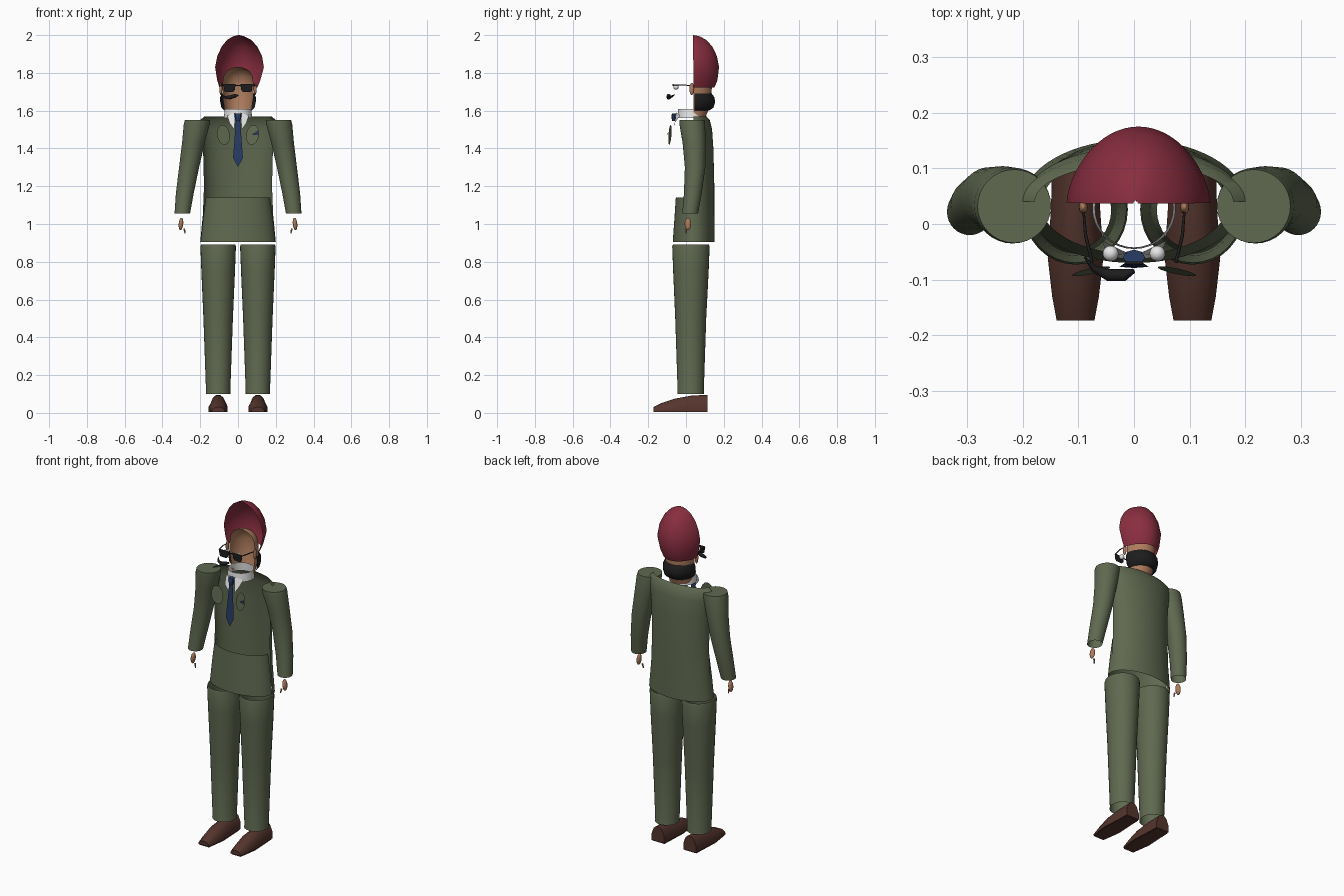
import bpy, bmesh, math
from mathutils import Vector

cube = bpy.data.objects.get("Cube")
if cube:
    bpy.data.objects.remove(cube)


def material(name, *rgb):
    m = bpy.data.materials.new(name)
    m.use_nodes = True
    m.diffuse_color = (*rgb, 1)
    bsdf = next(n for n in m.node_tree.nodes if n.type == 'BSDF_PRINCIPLED')
    bsdf.inputs["Base Color"].default_value = (*rgb, 1)
    return m


GREEN = material("olive_cloth", 0.115, 0.14, 0.08)
RED = material("crimson_cloth", 0.25, 0.027, 0.05)
SKIN = material("skin", 0.42, 0.2, 0.11)
BROWN = material("brown_leather", 0.09, 0.035, 0.026)
NAVY = material("navy_silk", 0.022, 0.045, 0.13)
BLACK = material("black", 0.012, 0.012, 0.013)
WHITE = material("white", 0.8, 0.8, 0.8)
made = []


def finish(name, bm, mat):
    bmesh.ops.recalc_face_normals(bm, faces=bm.faces)
    me = bpy.data.meshes.new(name)
    bm.to_mesh(me)
    bm.free()
    me.materials.append(mat)
    ob = bpy.data.objects.new(name, me)
    bpy.context.collection.objects.link(ob)
    made.append(ob)
    return ob


def loft(name, mat, rings, start=0, sweep=360, caps="", power=1, n=32):
    """Skin elliptical rings (z, cx, cy, rx, ry), fully round or a partial arc."""
    bm = bmesh.new()
    full = sweep == 360
    count = n if full else n + 1
    rows = []
    for z, cx, cy, rx, ry in rings:
        row = []
        for i in range(count):
            a = math.radians(start + sweep * i / n)
            s = math.copysign(abs(math.sin(a)) ** power, math.sin(a))
            row.append(bm.verts.new((cx + rx * math.cos(a), cy + ry * s, z)))
        rows.append(row)
    for lo, hi in zip(rows, rows[1:]):
        for i in range(n):
            j = (i + 1) % count
            bm.faces.new((lo[i], lo[j], hi[j], hi[i]))
    if "b" in caps:
        bm.faces.new(rows[0][::-1])
    if "t" in caps:
        bm.faces.new(rows[-1])
    return finish(name, bm, mat)


def plate(name, mat, points):
    bm = bmesh.new()
    bm.faces.new([bm.verts.new(p) for p in points])
    return finish(name, bm, mat)


def ball(name, mat, loc, size, turn=0):
    bm = bmesh.new()
    bmesh.ops.create_uvsphere(bm, u_segments=20, v_segments=12, radius=1)
    bmesh.ops.scale(bm, vec=size, verts=bm.verts)
    ob = finish(name, bm, mat)
    ob.location = loc
    ob.rotation_euler.y = turn
    return ob


def tube(name, mat, points, radii):
    """Round tube along a path with a radius at every point."""
    bm = bmesh.new()
    pts = [Vector(p) for p in points]
    rows = []
    for i, p in enumerate(pts):
        d = pts[min(i + 1, len(pts) - 1)] - pts[max(i - 1, 0)]
        q = d.to_track_quat('Z', 'Y')
        rows.append([bm.verts.new(p + q @ Vector((radii[i] * math.cos(a), radii[i] * math.sin(a), 0)))
                     for a in (k * math.tau / 10 for k in range(10))])
    for lo, hi in zip(rows, rows[1:]):
        for k in range(10):
            bm.faces.new((lo[k], lo[k - 9], hi[k - 9], hi[k]))
    bm.faces.new(rows[0])
    bm.faces.new(rows[-1])
    return finish(name, bm, mat)


# Jacket: back shell, open chest, short front panel
loft("jacket_back", GREEN, [(0.905, 0, 0.04, 0.2, 0.112), (1.05, 0, 0.04, 0.186, 0.11),
                            (1.2, 0, 0.04, 0.18, 0.11), (1.4, 0, 0.04, 0.185, 0.105),
                            (1.5, 0, 0.04, 0.198, 0.098), (1.55, 0, 0.04, 0.2, 0.086),
                            (1.57, 0, 0.04, 0.178, 0.068)], 0, 180)
loft("jacket_front", GREEN, [(0.905, 0, 0.04, 0.198, 0.11), (1.02, 0, 0.04, 0.186, 0.102),
                             (1.14, 0, 0.04, 0.17, 0.094)], 180, 180)

for side, s in (("left", 1), ("right", -1)):
    # Sleeves, trousers and shoes
    loft(side + "_sleeve", GREEN, [(1.055, s * .295, .022, .041, .042), (1.16, s * .282, .036, .047, .047),
                                   (1.3, s * .259, .048, .053, .054), (1.43, s * .236, .043, .06, .061),
                                   (1.53, s * .218, .033, .069, .068), (1.55, s * .215, .032, .066, .066)],
         caps="t")
    loft(side + "_trouser_leg", GREEN, [(0.1, s * .105, .025, .066, .071), (0.108, s * .105, .025, .064, .069),
                                        (0.5, s * .105, .025, .078, .082), (0.75, s * .105, .026, .089, .094),
                                        (0.88, s * .105, .026, .094, .099), (0.892, s * .105, .026, .091, .095)])
    bm = bmesh.new()
    rows = []
    for y, half, top in ((.115, .042, .095), (.03, .044, .092), (-.06, .05, .075),
                         (-.13, .042, .052), (-.173, .034, .03)):
        section = ((-1, .005), (-1, top * .45), (-.65, top * .85), (-.25, top),
                   (.25, top), (.65, top * .85), (1, top * .45), (1, .005))
        rows.append([bm.verts.new((s * .105 + u * half, y, z)) for u, z in section])
    for lo, hi in zip(rows, rows[1:]):
        for k in range(8):
            bm.faces.new((lo[k], lo[k - 7], hi[k - 7], hi[k]))
    bm.faces.new(rows[0])
    bm.faces.new(rows[-1])
    finish(side + "_shoe", bm, BROWN)
    plate(side + "_shoe_sole", BROWN, [(s * .105 + u, y, 0) for u, y in
          ((-.04, .11), (.04, .11), (.048, -.06), (.032, -.17), (-.032, -.17), (-.048, -.06))])

    # Hands
    ball(side + "_hand", SKIN, (s * .302, .01, 1.0), (.012, .017, .033), -s * .1)
    tube(side + "_finger", SKIN, [(s * .285, .003, .975), (s * .28, 0, .95)], (.005, .003))

    # Ears, eyes and dark glasses
    ball(side + "_ear", SKIN, (s * .091, .03, 1.715), (.008, .012, .032))
    ball(side + "_eye", WHITE, (s * .042, -.053, 1.725), (.014, .014, .014))
    plate(side + "_lens", BLACK, [(s * x, -.07, z) for x, z in
          ((.013, 1.742), (.077, 1.742), (.073, 1.705), (.064, 1.698), (.027, 1.698), (.016, 1.71))])
    tube(side + "_glasses_arm", BLACK, [(s * .075, -.07, 1.737), (s * .087, -.02, 1.737),
                                        (s * .091, .028, 1.732)], (.003, .003, .002))

    # Floating chest pocket, collar point
    plate(side + "_pocket", GREEN, [(s * (.077 + .034 * math.cos(a) + .006 * math.sin(a)),
                                     -.085 - .008 * math.cos(a) + .004 * math.sin(a),
                                     1.472 + .053 * math.sin(a)) for a in
                                    (k * math.tau / 16 for k in range(16))])
    plate(side + "_collar_point", WHITE, [(s * .012, -.052, 1.59), (s * .058, -.03, 1.575),
                                          (s * .045, -.06, 1.535), (s * .02, -.062, 1.5)])

# Glasses bridge and one-sided moustache
tube("glasses_bridge", BLACK, [(-.016, -.07, 1.733), (.016, -.07, 1.733)], (.003, .003))
tube("moustache", BLACK, [(-.088, -.06, 1.685), (-.072, -.08, 1.672), (-.045, -.092, 1.67),
                          (-.018, -.092, 1.678), (0, -.084, 1.682)], (.002, .006, .011, .011, .004))

# Head shell, beard wrapping the back, and headdress
loft("head", SKIN, [(1.57, 0, .04, .068, .065), (1.62, 0, .04, .074, .085), (1.68, 0, .04, .083, .094),
                    (1.74, 0, .04, .083, .098), (1.78, 0, .04, .077, .088), (1.81, 0, .04, .06, .065),
                    (1.825, 0, .04, .036, .04), (1.832, 0, .04, .004, .005)], 0, 180)
loft("beard", BLACK, [(1.602, 0, .045, .073, .08), (1.615, 0, .045, .088, .1), (1.645, 0, .045, .094, .11),
                      (1.672, 0, .045, .094, .105), (1.692, 0, .045, .086, .09)], 0, 180)
loft("headdress", RED, [(1.722, .002, .04, .1, .11), (1.76, .004, .04, .114, .126),
                        (1.83, .008, .039, .129, .136), (1.89, .009, .038, .118, .125),
                        (1.94, .008, .037, .094, .102), (1.975, .006, .037, .063, .07),
                        (1.993, .004, .037, .031, .036), (2.0, .003, .037, .004, .005)], 0, 180, power=1.25)

# Shirt collar, tie and pocket square
loft("shirt_collar", WHITE, [(1.56, 0, .028, .075, .073), (1.61, 0, .028, .07, .07)])
loft("tie_knot", NAVY, [(1.545, 0, -.062, .011, .011), (1.57, 0, -.062, .019, .016),
                        (1.585, 0, -.06, .02, .014)], caps="bt", n=8)
plate("tie", NAVY, [(-.011, -.066, 1.55), (.011, -.066, 1.55), (.026, -.077, 1.35),
                    (0, -.079, 1.302), (-.026, -.077, 1.35)])
plate("pocket_square", NAVY, [(.075, -.096, 1.475), (.11, -.098, 1.47), (.105, -.098, 1.495),
                              (.094, -.097, 1.485)])

# Smooth the rounded parts and keep creases crisp
bpy.ops.object.select_all(action='DESELECT')
for ob in made:
    ob.select_set(True)
bpy.context.view_layer.objects.active = made[0]
bpy.ops.object.shade_smooth_by_angle(angle=math.radians(40))
